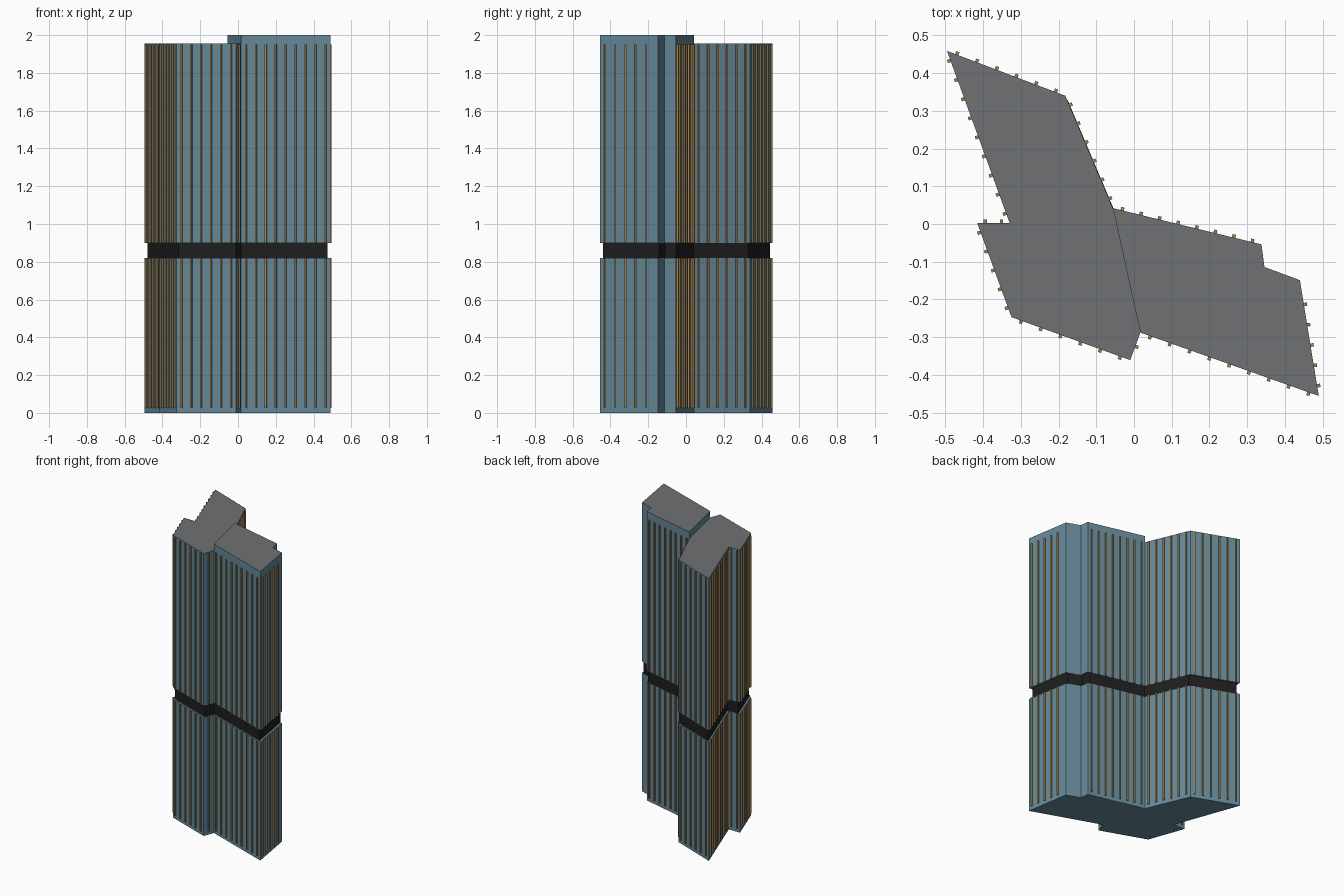
import bpy, bmesh, math
from mathutils import Vector, Matrix

if "Cube" in bpy.data.objects:
    bpy.data.objects.remove(bpy.data.objects["Cube"])


def material(name, rgb):
    m = bpy.data.materials.new(name)
    m.diffuse_color = (*rgb, 1)
    m.use_nodes = True
    m.node_tree.nodes["Principled BSDF"].inputs["Base Color"].default_value = m.diffuse_color
    return m


GLASS = material("blue grey glass", (0.13, 0.245, 0.315))
ROOF = material("roof grey", (0.16, 0.165, 0.175))
GOLD = material("bronze fin", (0.36, 0.22, 0.075))
DARK = material("dark recess", (0.013, 0.013, 0.014))


def finish(bm, name, mats):
    bmesh.ops.recalc_face_normals(bm, faces=bm.faces)
    mesh = bpy.data.meshes.new(name)
    bm.to_mesh(mesh)
    bm.free()
    for m in mats:
        mesh.materials.append(m)
    ob = bpy.data.objects.new(name, mesh)
    bpy.context.collection.objects.link(ob)
    return ob


def prism(name, outline, z0, z1, mats, scale=1.0):
    """Extrude a plan outline; the upward face at roof level gets the last material."""
    bm = bmesh.new()
    base = bm.faces.new([bm.verts.new((x * scale, y * scale, z0)) for x, y in outline])
    ext = bmesh.ops.extrude_face_region(bm, geom=[base], use_keep_orig=True)
    top = [g for g in ext["geom"] if isinstance(g, bmesh.types.BMVert)]
    bmesh.ops.translate(bm, vec=(0, 0, z1 - z0), verts=top)
    bmesh.ops.recalc_face_normals(bm, faces=bm.faces)
    for f in bm.faces:
        if f.normal.z > 0.9 and z1 > 1.5:
            f.material_index = len(mats) - 1
    return finish(bm, name, mats)


# Plan outlines, clockwise from above
WEST = [(-0.496, 0.459), (-0.182, 0.34), (-0.056, 0.042), (0.017, -0.288),
        (-0.01, -0.361), (-0.325, -0.247), (-0.416, 0.003), (-0.33, 0.003)]
EAST = [(-0.056, 0.042), (0.338, -0.054), (0.346, -0.114),
        (0.44, -0.149), (0.49, -0.456), (0.017, -0.288)]

BAND0, BAND1 = 0.82, 0.90

# Two interlocking towers, split by a recessed dark floor
for side, outline, height in (("west", WEST, 1.955), ("east", EAST, 2.0)):
    prism(side + "_lower_block", outline, 0, BAND0, [GLASS])
    prism(side + "_upper_block", outline, BAND1, height, [GLASS, ROOF])
    prism(side + "_recessed_floor", outline, BAND0, BAND1, [DARK], 0.966)

# Vertical fins along each outer facade
SPACING, WIDTH, DEPTH = 0.053, 0.009, 0.011


def add_fins(bm, a, b, z0, z1):
    a, b = Vector(a), Vector(b)
    d = b - a
    n = max(1, round(d.length / SPACING))
    angle = math.atan2(d.y, d.x)
    out = Vector((-d.y, d.x)).normalized() * 0.003
    for i in range(n):
        p = a + d * ((i + 0.5) / n) + out
        bmesh.ops.create_cube(bm, size=1, matrix=(
            Matrix.Translation((p.x, p.y, (z0 + z1) / 2))
            @ Matrix.Rotation(angle, 4, 'Z')
            @ Matrix.Diagonal((WIDTH, DEPTH, z1 - z0, 1))))


facades = [(WEST[i], WEST[(i + 1) % 8]) for i in range(8) if i != 2]
facades += [(EAST[0], EAST[1]), ((0.446, -0.187), EAST[4]), (EAST[4], EAST[5])]
for name, z0, z1 in (("lower_fins", 0.025, BAND0), ("upper_fins", BAND1, 1.95)):
    bm = bmesh.new()
    for a, b in facades:
        add_fins(bm, a, b, z0, z1)
    finish(bm, name, [GOLD])
